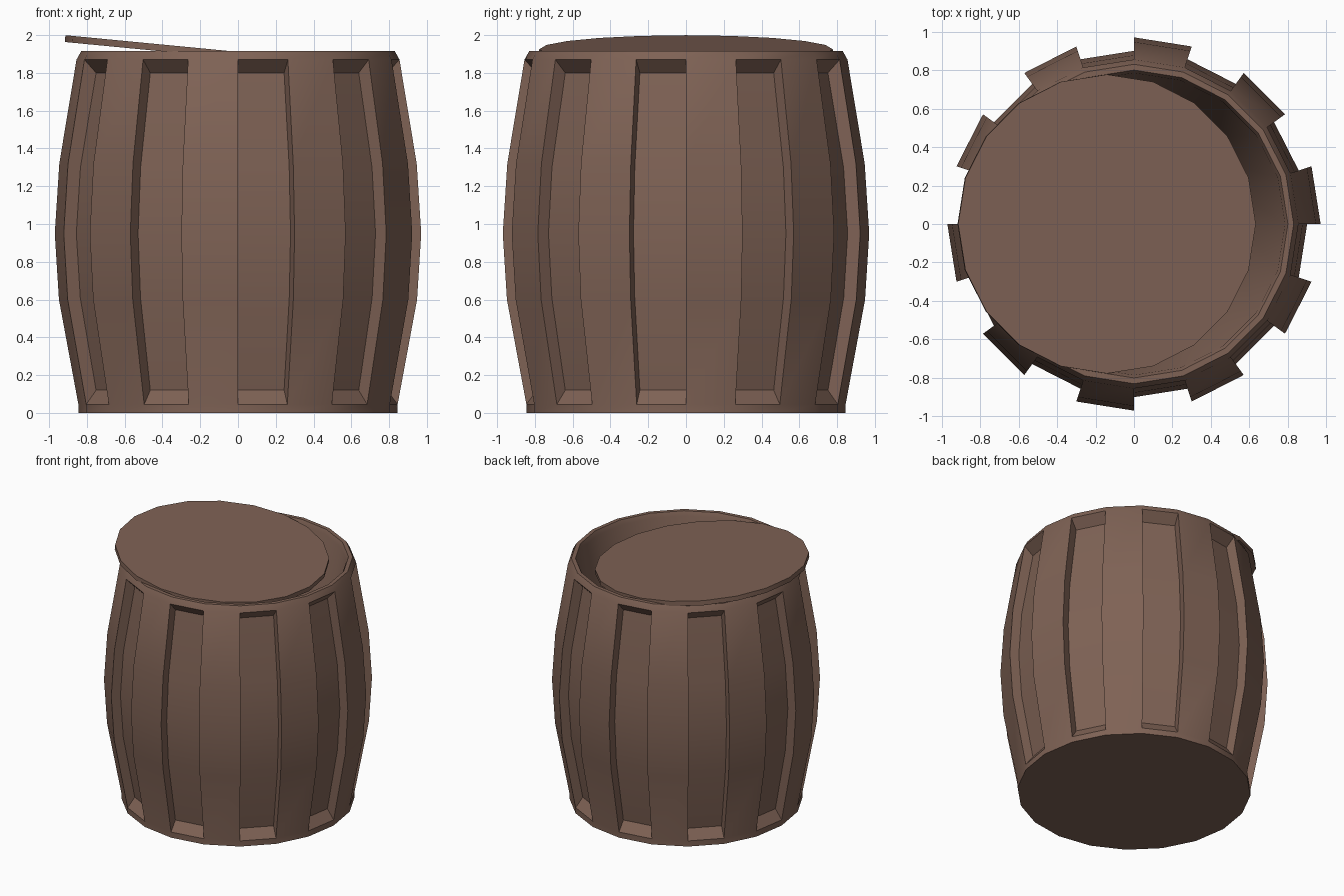
import bpy, bmesh, math
from mathutils import Matrix

if "Cube" in bpy.data.objects:
    bpy.data.objects.remove(bpy.data.objects["Cube"])

N = 20  # sides of the barrel

wood = bpy.data.materials.new("brown_wood")
wood.diffuse_color = (0.21, 0.122, 0.090, 1)
wood.use_nodes = True
wood.node_tree.nodes["Principled BSDF"].inputs["Base Color"].default_value = wood.diffuse_color


def finish(bm, name):
    bmesh.ops.recalc_face_normals(bm, faces=bm.faces)
    me = bpy.data.meshes.new(name)
    bm.to_mesh(me)
    bm.free()
    ob = bpy.data.objects.new(name, me)
    bpy.context.collection.objects.link(ob)
    me.materials.append(wood)
    bpy.ops.object.select_all(action='DESELECT')
    ob.select_set(True)
    bpy.context.view_layer.objects.active = ob
    bpy.ops.object.shade_smooth_by_angle(angle=math.radians(30))
    return ob


def rings(bm, profile):
    """One ring of N vertices for each (radius, height)."""
    return [[bm.verts.new((r * math.cos(2 * math.pi * i / N),
                           r * math.sin(2 * math.pi * i / N), z))
             for i in range(N)] for r, z in profile]


def strip(bm, rows, i):
    """Faces of column i between successive rings."""
    j = (i + 1) % N
    for a, b in zip(rows, rows[1:]):
        bm.faces.new((a[i], a[j], b[j], b[i]))


# Barrel body: bulging staves, every second one sunk in
stave = [(0.845, 0.045), (0.948, 0.60), (0.97, 0.95), (0.946, 1.32), (0.855, 1.87)]
sunk = [(0.79, 0.12), (0.878, 0.61), (0.90, 0.95), (0.877, 1.30), (0.79, 1.80)]
rim = [(0.83, 1.915), (0.80, 1.915), (0.785, 1.88), (0.55, 0.15)]

bm = bmesh.new()
foot = rings(bm, [(0.845, 0)])
outer = rings(bm, stave)
inner = rings(bm, sunk)
top = rings(bm, rim)
for i in range(N):
    j = (i + 1) % N
    strip(bm, foot + outer[:1], i)
    strip(bm, outer[-1:] + top, i)
    if i % 2 == 0:
        strip(bm, outer, i)
    else:
        # sunk panel with sloped ledges and side walls
        strip(bm, outer[:1] + inner + outer[-1:], i)
        for k in (i, j):
            for n in range(len(outer) - 1):
                bm.faces.new((outer[n][k], outer[n + 1][k],
                              inner[n + 1][k], inner[n][k]))
bm.faces.new(foot[0])       # underside
bm.faces.new(top[-1])       # floor inside
# split the shared stave corners from neighbouring loose vertices
bmesh.ops.delete(bm, geom=[v for v in bm.verts if not v.link_faces], context='VERTS')
finish(bm, "barrel_body")

# Lid: thin disc slid to the left and resting tilted on the rim
bm = bmesh.new()
bmesh.ops.create_cone(bm, cap_ends=True, segments=N, radius1=0.777, radius2=0.777, depth=0.036)
ang = max(bm.verts, key=lambda v: v.co.x).co
turn = Matrix.Rotation(-math.atan2(ang.y, ang.x), 4, 'Z')
bm.transform(Matrix.Translation((-0.142, 0, 1.907))
             @ Matrix.Rotation(math.radians(5.5), 4, 'Y') @ turn)
finish(bm, "lid")
